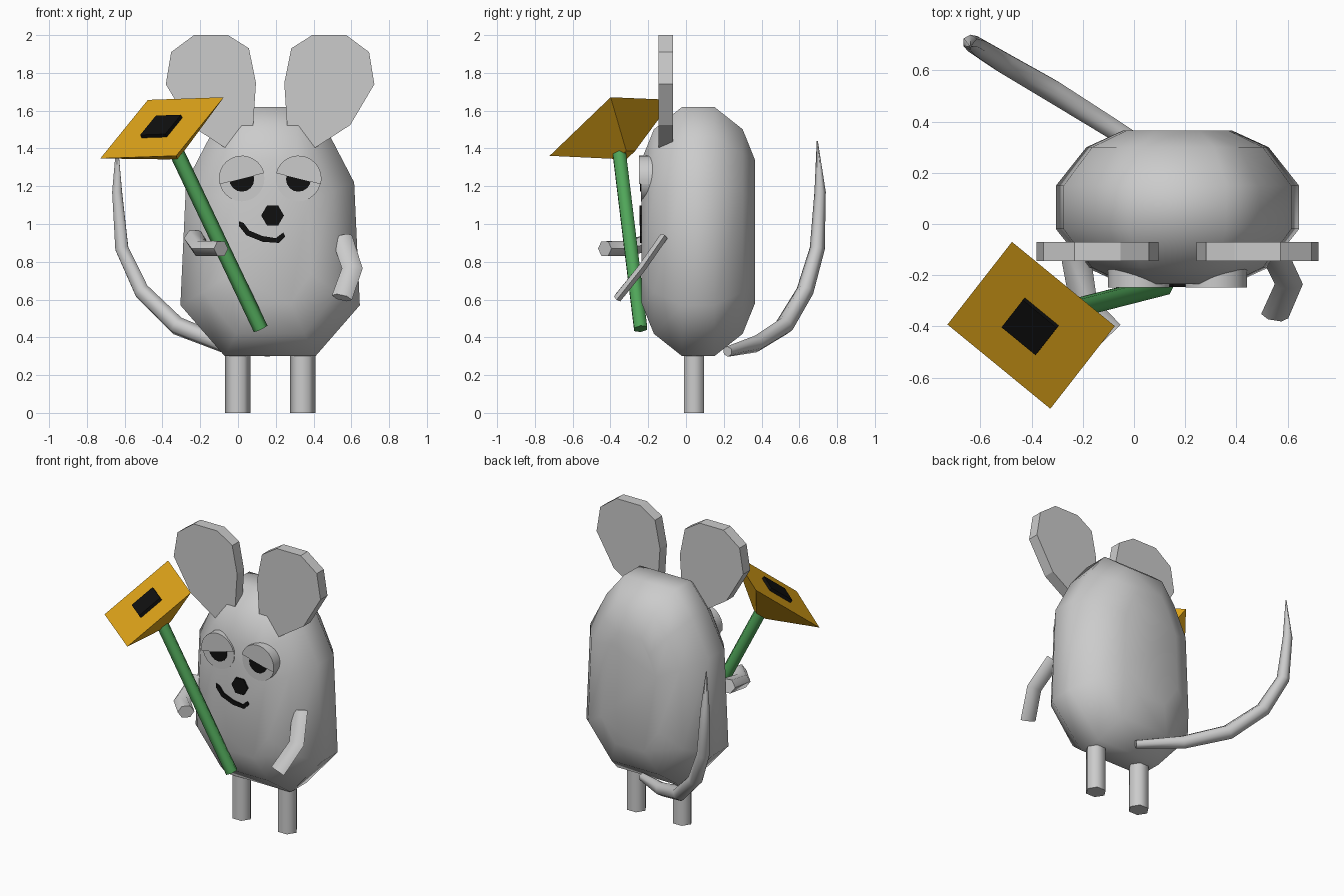
import bpy
from math import cos, sin, pi, radians
from mathutils import Vector

if "Cube" in bpy.data.objects:
    bpy.data.objects.remove(bpy.data.objects["Cube"])

CX = 0.17  # mirror line of the body


def material(name, color):
    m = bpy.data.materials.new(name)
    m.diffuse_color = (*color, 1)
    m.use_nodes = True
    m.node_tree.nodes["Principled BSDF"].inputs["Base Color"].default_value = m.diffuse_color
    return m


BLACK = material("black", (0.005, 0.005, 0.005))
GREEN = material("green", (0.08, 0.38, 0.1))
ORANGE = material("orange", (0.75, 0.38, 0.01))


def loft(name, rings, mat=None, smooth=None):
    """Skin a list of equal-length rings and cap both ends."""
    n = len(rings[0])
    verts = [v for r in rings for v in r]
    faces = [(k * n + i, k * n + (i + 1) % n, (k + 1) * n + (i + 1) % n, (k + 1) * n + i)
             for k in range(len(rings) - 1) for i in range(n)]
    last = (len(rings) - 1) * n
    faces += [tuple(reversed(range(n))), tuple(range(last, last + n))]
    me = bpy.data.meshes.new(name)
    me.from_pydata(verts, [], faces)
    ob = bpy.data.objects.new(name, me)
    bpy.context.collection.objects.link(ob)
    if mat:
        me.materials.append(mat)
    bpy.ops.object.select_all(action='DESELECT')
    bpy.context.view_layer.objects.active = ob
    ob.select_set(True)
    bpy.ops.object.mode_set(mode='EDIT')
    bpy.ops.mesh.select_all(action='SELECT')
    bpy.ops.mesh.normals_make_consistent(inside=False)
    bpy.ops.object.mode_set(mode='OBJECT')
    if smooth:
        bpy.ops.object.shade_smooth_by_angle(angle=radians(smooth))
    return ob


def plate(name, pts, y0, y1, mat=None, smooth=None):
    return loft(name, [[(x, y, z) for x, z in pts] for y in (y0, y1)], mat, smooth)


def arc(cx, cz, r, a0=0, a1=360, n=24):
    full = a1 - a0 == 360
    steps = n if full else n - 1
    return [(cx + r * cos(radians(a0 + (a1 - a0) * i / steps)),
             cz + r * sin(radians(a0 + (a1 - a0) * i / steps))) for i in range(n)]


def tube(name, path, radii, ref=(0, 0, 1), flat=1, mat=None, sides=6, smooth=65):
    """Sweep a polygon along a path; flat squashes it along the ref direction."""
    path = [Vector(p) for p in path]
    rings = []
    for i, p in enumerate(path):
        t = (path[min(i + 1, len(path) - 1)] - path[max(i - 1, 0)]).normalized()
        u = t.cross(Vector(ref)).normalized()
        v = u.cross(t)
        rings.append([p + radii[i] * (u * cos(2 * pi * k / sides) + v * flat * sin(2 * pi * k / sides))
                      for k in range(sides)])
    return loft(name, rings, mat, smooth)


def flip(pts):
    return [(2 * CX - x, z) for x, z in pts]


# Body: front outline with rounded front and back rims
half = [(0.24, -0.66), (0.475, -0.39), (0.445, 0.26), (0.32, 0.50), (0.19, 0.66)]
outline = half + [(-x, z) for x, z in reversed(half)]
rims = [(-0.3, 0.45, 0.576), (-0.235, 0.75, 0.82), (-0.085, 1, 1),
        (0.085, 1, 1), (0.235, 0.75, 0.82), (0.3, 0.45, 0.576)]
loft("body", [[(CX + x * sx, 0.065 + y, 0.96 + z * sz) for x, z in outline]
              for y, sx, sz in rims], smooth=45)

ear = [(-.233, 2.0), (-.053, 2.0), (.058, 1.93), (.095, 1.746), (.08, 1.52),
       (.06, 1.38), (-.063, 1.40), (-.254, 1.524), (-.382, 1.74), (-.354, 1.91)]
for side, f in (("left", lambda p: p), ("right", flip)):
    # Ears
    plate(side + "_ear", f(ear), -0.145, -0.07)
    # Eye disc, pupil and drooping eyelid
    plate(side + "_eye", f(arc(0.02, 1.24, 0.12)), -0.239, -0.10, smooth=40)
    plate(side + "_pupil", f(arc(0.02, 1.237, 0.066, n=16)), -0.244, -0.23, BLACK)
    plate(side + "_eyelid", f(arc(0.02, 1.24, 0.122, 14, 194, 16)), -0.248, -0.10, smooth=40)
    # Legs
    x = f([(-0.002, 0)])[0][0]
    tube(side + "_leg", [(x, 0.043, 0), (x, 0.043, 0.36)], [0.067] * 2, ref=(0, 1, 0), flat=0.92)

# Nose and mouth
plate("nose", arc(0.183, 1.045, 0.06, n=6), -0.246, -0.2, BLACK)
top = [(0.005, 1.015), (0.03, 1.005), (0.06, 0.965), (0.13, 0.936), (0.2, 0.925), (0.24, 0.955)]
low = [(0.25, 0.935), (0.215, 0.9), (0.13, 0.906), (0.045, 0.94), (0.005, 0.99)]
plate("mouth", top + low, -0.244, -0.22, BLACK)

# Arms
tube("right_arm", [(0.55, -0.12, 0.93), (0.605, -0.235, 0.765), (0.55, -0.36, 0.61)],
     [0.055] * 3, ref=(0, 0.82, -0.57), flat=0.45)
tube("left_arm", [(-0.23, -0.11, 0.925), (-0.195, -0.32, 0.87), (-0.09, -0.43, 0.87)],
     [0.058, 0.055, 0.052], flat=0.85)

# Tail
tube("tail", [(0.17, 0.22, 0.325), (-0.08, 0.37, 0.365), (-0.32, 0.52, 0.46), (-0.51, 0.63, 0.645),
              (-0.615, 0.695, 0.87), (-0.64, 0.71, 1.17), (-0.64, 0.695, 1.44)],
     [0.028, 0.045, 0.05, 0.046, 0.04, 0.03, 0.003], ref=(0.52, 0.85, 0))

# Flower stem
tube("flower_stem", [(0.12, -0.24, 0.445), (-0.33, -0.355, 1.39)], [0.04] * 2, ref=(0, 1, 0), mat=GREEN)

# Flower head: tilted square funnel with a dark centre
C = Vector((-0.402, -0.396, 1.509))
N = Vector((-0.4, -0.444, 0.80)).normalized()
P = Vector((-0.075, 0.326, 0.148))
Q = Vector((0.327, -0.003, 0.162))


def square(scale, height):
    return [C + N * height + d * scale for d in (P, Q, -P, -Q)]


loft("flower_head", [square(0.14, -0.18), square(1, 0)], ORANGE)
loft("flower_centre", [square(0.33, -0.02), square(0.33, 0.02)], BLACK)
